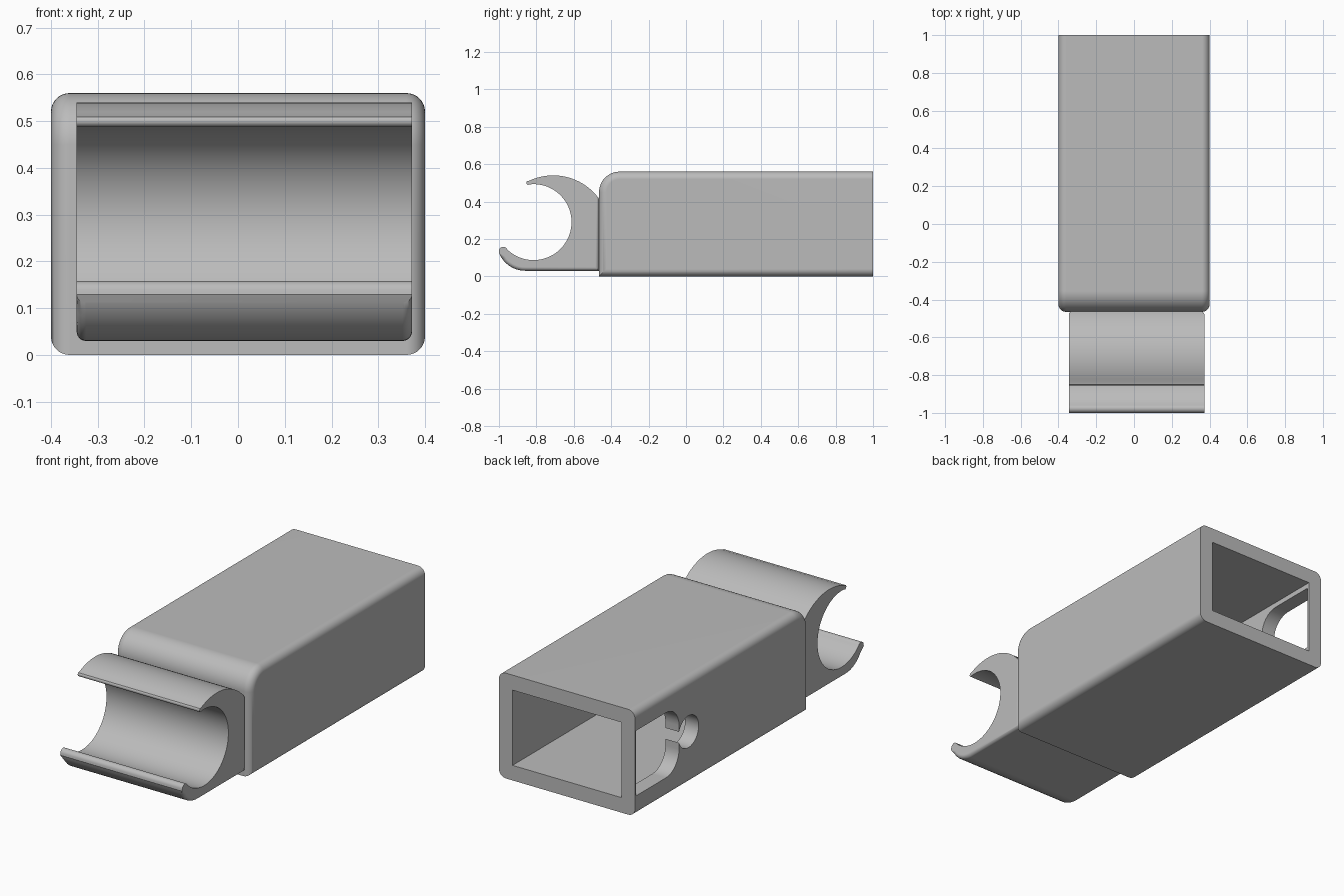
import bpy, bmesh
from math import sin, cos, radians

if "Cube" in bpy.data.objects:
    bpy.data.objects.remove(bpy.data.objects["Cube"], do_unlink=True)

grey = bpy.data.materials.new("plain grey")
grey.use_nodes = True
grey.diffuse_color = (0.5, 0.5, 0.5, 1)
grey.node_tree.nodes["Principled BSDF"].inputs["Base Color"].default_value = grey.diffuse_color


def arc(cy, cz, r, start, end, steps):
    """Points on an arc in the side plane, angles in degrees."""
    angles = [radians(start + (end - start) * i / steps) for i in range(steps + 1)]
    return [(cy + r * cos(a), cz + r * sin(a)) for a in angles]


def prism(name, outline, x0, x1, bevel=0, rule=None):
    """Extrude a side outline across x; round the end edges picked by rule."""
    bm = bmesh.new()
    bm.faces.new([bm.verts.new((x0, y, z)) for y, z in outline])
    ext = bmesh.ops.extrude_face_region(bm, geom=bm.faces[:])
    moved = [g for g in ext["geom"] if isinstance(g, bmesh.types.BMVert)]
    bmesh.ops.translate(bm, verts=moved, vec=(x1 - x0, 0, 0))
    bmesh.ops.recalc_face_normals(bm, faces=bm.faces[:])
    if bevel:
        edges = [e for e in bm.edges
                 if abs(e.verts[0].co.x - e.verts[1].co.x) < 1e-5
                 and rule(*[v.co for v in e.verts])]
        bmesh.ops.bevel(bm, geom=edges, offset=bevel, segments=8, profile=0.5,
                        affect='EDGES', clamp_overlap=False)
    mesh = bpy.data.meshes.new(name)
    bm.to_mesh(mesh)
    bm.free()
    mesh.materials.append(grey)
    obj = bpy.data.objects.new(name, mesh)
    bpy.context.collection.objects.link(obj)
    return obj


def activate(obj):
    bpy.ops.object.select_all(action='DESELECT')
    obj.select_set(True)
    bpy.context.view_layer.objects.active = obj


def cut(obj, cutter):
    mod = obj.modifiers.new("cut", 'BOOLEAN')
    mod.operation = 'DIFFERENCE'
    mod.solver = 'EXACT'
    mod.object = cutter
    activate(obj)
    bpy.ops.object.modifier_apply(modifier=mod.name)
    bpy.data.objects.remove(cutter, do_unlink=True)


# Sleeve body: large round on the front top edge, small rounds along the sides
FRONT, BACK, TOP = -0.465, 1.0, 0.56
body_outline = [(BACK, 0), (FRONT, 0)] + arc(FRONT + 0.11, TOP - 0.11, 0.11, 180, 90, 12) + [(BACK, TOP)]
body = prism("sleeve_body", body_outline, -0.4, 0.4, 0.04,
             lambda a, b: min(a.y, b.y) < BACK - 0.01)

# Pocket open at the back
cut(body, prism("pocket_cutter", [(1.1, 0.08), (-0.385, 0.08), (-0.385, 0.48), (1.1, 0.48)], -0.32, 0.32))

# Window in the right wall, ending in a round notch
window = ([(0.99, 0.107)] + arc(0.74, 0.217, 0.11, 270, 180, 8)
          + arc(0.55, 0.28, 0.085, -20, -340, 24)
          + arc(0.74, 0.343, 0.11, 180, 90, 8) + [(0.99, 0.453)])
cut(body, prism("window_cutter", window, -0.5, -0.2))

# Open clip: lower lip, round seat, upper hook
clip_outline = ([(FRONT, 0.03)]
                + arc(-0.86, 0.18, 0.15, 270, 200, 10)
                + arc(-0.977, 0.135, 0.023, 185, 45, 8)
                + arc(-0.815, 0.29, 0.203, 227, 456, 48)
                + arc(-0.842, 0.5, 0.012, 250, 130, 6)
                + arc(-0.71, 0.237, 0.303, 115, 36, 20))
clip = prism("front_clip", clip_outline, -0.345, 0.372, 0.02,
             lambda a, b: (a.y > FRONT - 0.001 and b.y > FRONT - 0.001)
             or (max(a.z, b.z) < 0.132 and min(a.y, b.y) < -0.94 and max(a.y, b.y) < -0.94 and max(a.z, b.z) < 0.12)
             or max(a.z, b.z) < 0.075)

for part in (body, clip):
    activate(part)
    bpy.ops.object.shade_smooth_by_angle(angle=radians(30))
    part.modifiers.new("even_normals", 'WEIGHTED_NORMAL').keep_sharp = True
